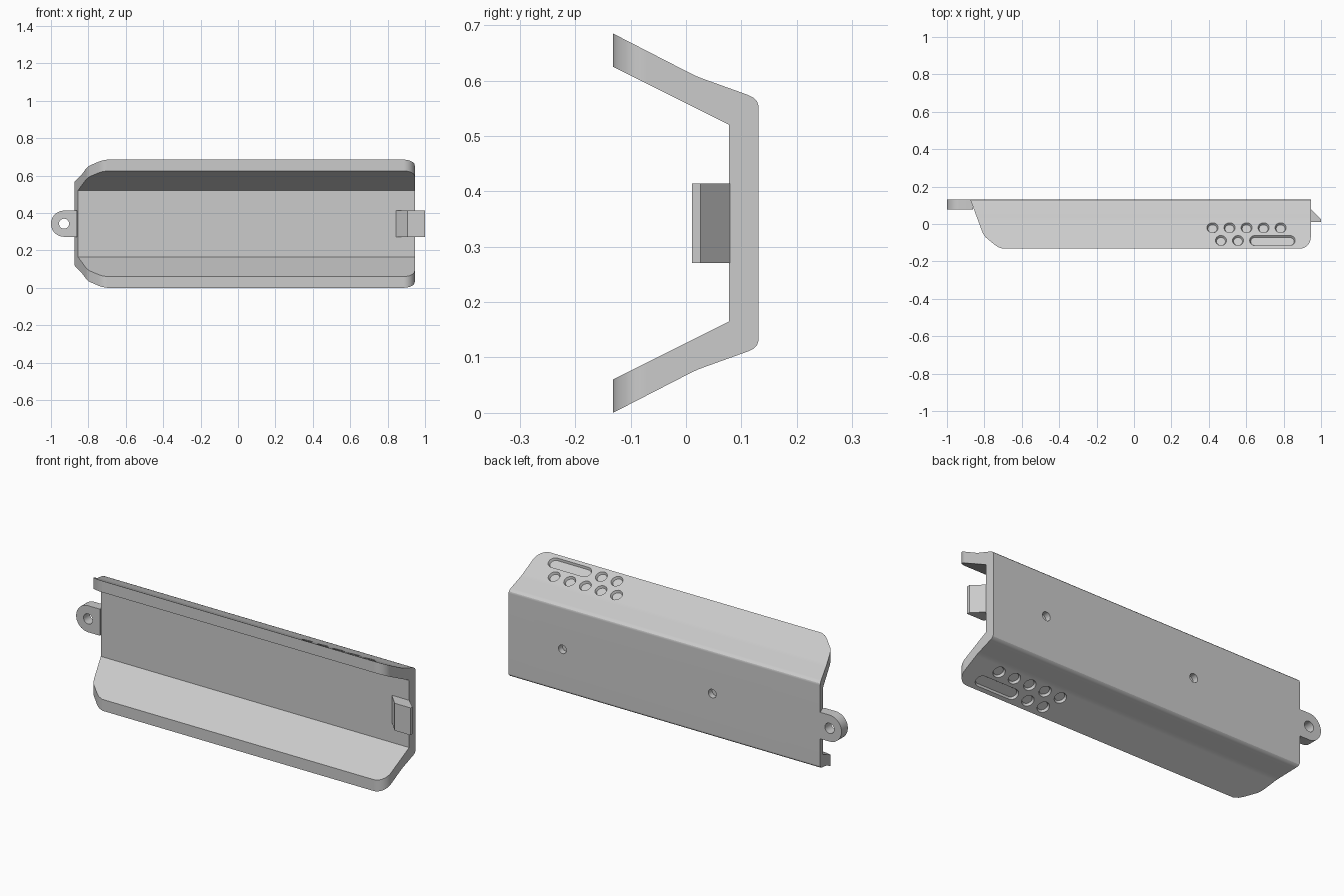
import bpy
import bmesh
from math import pi, cos, sin, hypot
from mathutils import Vector

if "Cube" in bpy.data.objects:
    bpy.data.objects.remove(bpy.data.objects["Cube"])

HEIGHT = 0.685
MID = HEIGHT / 2
FRONT, BACK, INNER = -0.132, 0.131, 0.078

grey = bpy.data.materials.new("plain grey plastic")
grey.use_nodes = True
grey.diffuse_color = (0.6, 0.6, 0.6, 1)
grey.node_tree.nodes["Principled BSDF"].inputs["Base Color"].default_value = (0.6, 0.6, 0.6, 1)


def loft(bm, rings):
    """Skin equal-length closed rings and cap both ends."""
    loops = [[bm.verts.new(p) for p in ring] for ring in rings]
    n = len(loops[0])
    for a, b in zip(loops, loops[1:]):
        for i in range(n):
            j = (i + 1) % n
            bm.faces.new((a[i], a[j], b[j], b[i]))
    bm.faces.new(loops[0])
    bm.faces.new(loops[-1])


def finish(name, bm):
    bmesh.ops.recalc_face_normals(bm, faces=bm.faces)
    mesh = bpy.data.meshes.new(name)
    bm.to_mesh(mesh)
    bm.free()
    mesh.materials.append(grey)
    obj = bpy.data.objects.new(name, mesh)
    bpy.context.collection.objects.link(obj)
    return obj


def prism(name, points, axis, low, high):
    """Extrude a 2D outline along one axis."""
    bm = bmesh.new()
    rings = []
    for depth in (low, high):
        ring = []
        for p in points:
            co = list(p)
            co.insert("xyz".index(axis), depth)
            ring.append(co)
        rings.append(ring)
    loft(bm, rings)
    return finish(name, bm)


def arc(cx, cy, r, start, end, steps):
    return [(cx + r * cos(start + (end - start) * i / steps),
             cy + r * sin(start + (end - start) * i / steps)) for i in range(steps + 1)]


def carve(obj, cutter, operation):
    mod = obj.modifiers.new("carve", "BOOLEAN")
    mod.operation = operation
    mod.solver = "EXACT"
    mod.object = cutter
    bpy.context.view_layer.objects.active = obj
    bpy.ops.object.modifier_apply(modifier=mod.name)
    bpy.data.objects.remove(cutter)


def smooth(obj):
    bpy.ops.object.select_all(action="DESELECT")
    obj.select_set(True)
    bpy.context.view_layer.objects.active = obj
    bpy.ops.object.shade_smooth_by_angle(angle=pi / 7)
    mod = obj.modifiers.new("weighted normals", "WEIGHTED_NORMAL")
    mod.keep_sharp = True


# Channel: cross-section with splayed flanges, trimmed by the plan outline
lower_outer = [(-0.2, -0.035), (0.01, 0.073), (0.022, 0.0785), (0.034, 0.083),
               (0.112, 0.111), (0.122, 0.116), (0.128, 0.122), (BACK, 0.131)]
lower_inner = [(INNER, 0.165), (-0.2, 0.026)]
flip = lambda pts: [(y, HEIGHT - z) for y, z in reversed(pts)]
section = lower_outer + flip(lower_outer) + flip(lower_inner) + lower_inner
channel = prism("channel_cover", section, "x", -1.1, 1.1)
plan = [(-0.901, 0.2), (-0.812, -0.04), (-0.805, -0.055), (-0.793, -0.071),
        (-0.745, -0.111), (-0.725, -0.124), (-0.7, FRONT)]
plan += arc(0.885, FRONT + 0.06, 0.06, -pi / 2, 0, 10) + [(0.945, 0.2)]
carve(channel, prism("plan_cutter", plan, "z", -0.2, 0.9), "INTERSECT")

# Grip recesses in both flanges: tapered pockets square to the sloping surface
slope = Vector((0, 0.152, -0.078)).normalized()
normal = Vector((0, 0.078, 0.152)).normalized()


def pocket(bm, x, y, half_length, mirrored):
    centre = Vector((x, y, HEIGHT - (y - FRONT) * 0.513))
    rings = []
    for level, radius in ((0.006, 0.033), (-0.012, 0.024)):
        flat = (arc(half_length, 0, radius, -pi / 2, pi / 2, 12)
                + arc(-half_length, 0, radius, pi / 2, 3 * pi / 2, 12))
        if not half_length:
            flat = arc(0, 0, radius, 0, 2 * pi, 24)[:-1]
        ring = []
        for u, v in flat:
            p = centre + Vector((u, 0, 0)) + slope * v + normal * level
            if mirrored:
                p.z = HEIGHT - p.z
            ring.append(p)
        rings.append(ring)
    loft(bm, rings)


bm = bmesh.new()
for mirrored in (False, True):
    for i in range(5):
        pocket(bm, 0.42 + 0.091 * i, -0.02, 0, mirrored)
    for x in (0.465, 0.556):
        pocket(bm, x, -0.088, 0, mirrored)
    pocket(bm, 0.74, -0.088, 0.092, mirrored)
carve(channel, finish("pocket_cutter", bm), "DIFFERENCE")

# Two blind screw holes in the back
for x in (0.63, -0.245):
    hole = arc(x, MID, 0.023, 0, 2 * pi, 24)[:-1]
    carve(channel, prism("screw_cutter", hole, "y", 0.1, 0.2), "DIFFERENCE")
smooth(channel)

# Mounting tab with a screw eye
tab_outline = [(-0.862, MID + 0.07)] + arc(-0.93, MID, 0.07, pi / 2, 3 * pi / 2, 20)
tab_outline += [(-0.862, MID - 0.07)]
tab = prism("mounting_tab", tab_outline, "y", INNER, BACK)
eye = arc(-0.93, MID, 0.027, 0, 2 * pi, 24)[:-1]
carve(tab, prism("eye_cutter", eye, "y", 0, 0.2), "DIFFERENCE")
smooth(tab)

# Wedge-shaped latch hook at the other end
hook = [(0.842, INNER + 0.002), (0.907, 0.011), (1.0, 0.011), (1.0, 0.026), (0.944, INNER + 0.002)]
prism("latch_hook", hook, "z", MID - 0.072, MID + 0.072)
